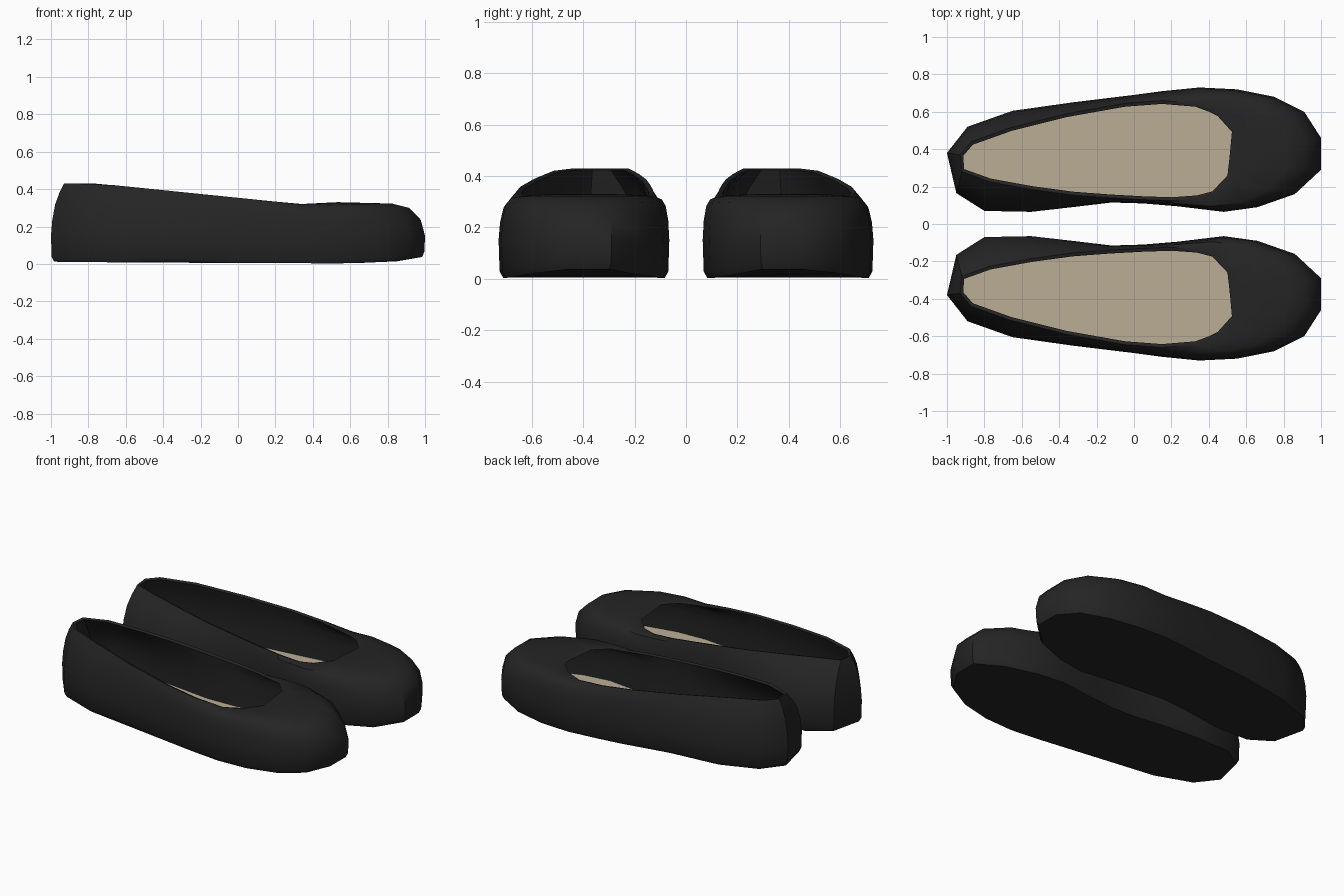
import bpy, bmesh
from mathutils import Vector

if "Cube" in bpy.data.objects:
    bpy.data.objects.remove(bpy.data.objects["Cube"])

# Plan outline of the shoe (widest line), from the heel round the outer side
OUTLINE = [(-1, .38), (-.89, .52), (-.65, .605), (-.33, .65), (0, .69), (.15, .71),
           (.35, .73), (.55, .72), (.75, .68), (.91, .60), (1, .46), (1, .29),
           (.86, .16), (.66, .09), (.48, .065), (.23, .095), (.05, .11), (-.12, .115),
           (-.33, .09), (-.55, .065), (-.8, .07), (-.95, .165)]
# Matching points on the foot opening
OPENING = [(-.93, .37), (-.87, .44), (-.66, .515), (-.36, .59), (-.05, .645), (.15, .66),
           (.33, .645), (.40, .62), (.46, .59), (.54, .50), (.535, .42), (.525, .32),
           (.515, .25), (.43, .16), (.34, .135), (.2, .125), (.05, .13), (-.13, .14),
           (-.33, .155), (-.55, .185), (-.77, .225), (-.92, .28)]
# Curvature of the wall: (inward fraction, height fraction)
TOE = [(0, 0), (.05, .48), (.18, .83), (.38, .96), (1, 1)]
HEEL = [(0, 0), (.1, .3), (.32, .6), (.64, .82), (1, 1)]


def material(name, color):
    m = bpy.data.materials.new(name)
    m.diffuse_color = (*color, 1)
    m.use_nodes = True
    m.node_tree.nodes["Principled BSDF"].inputs["Base Color"].default_value = m.diffuse_color
    return m


def interp(x, pts):
    if x <= pts[0][0]:
        return pts[0][1]
    for (a, za), (b, zb) in zip(pts, pts[1:]):
        if x <= b:
            return za + (zb - za) * (x - a) / (b - a)
    return pts[-1][1]


def inset(loop, d):
    # Clockwise loop moved inward by d
    out = []
    for i, p in enumerate(loop):
        t = Vector(loop[(i + 1) % len(loop)]) - Vector(loop[i - 1])
        n = Vector((t.y, -t.x)).normalized()
        out.append((p[0] + n.x * d, p[1] + n.y * d))
    return out


def rim_z(x):
    return interp(x, [(-.75, .43), (.33, .32), (.53, .33)])


def sole_z(x):
    return interp(x, [(-1, .012), (-.6, .008), (-.2, .02), (-.05, .005),
                      (.6, .003), (.85, .014), (1, .04)])


def wall_ring(outer, rim, k, z0, drop):
    ring = []
    for o, r in zip(outer, rim):
        w = interp(o[0], [(-.1, 0), (.6, 1)])
        t = HEEL[k][0] * (1 - w) + TOE[k][0] * w
        s = HEEL[k][1] * (1 - w) + TOE[k][1] * w
        x, y = o[0] + (r[0] - o[0]) * t, o[1] + (r[1] - o[1]) * t
        ring.append((x, y, z0 + (rim_z(r[0]) - drop - z0) * s))
    return ring


def make(name, rings, mat, side, caps):
    bm = bmesh.new()
    loops = [[bm.verts.new((x, y * side, z)) for x, y, z in r] for r in rings]
    n = len(OUTLINE)
    for a, b in zip(loops, loops[1:]):
        for i in range(n):
            j = (i + 1) % n
            bm.faces.new((a[j], a[i], b[i], b[j]))
    if caps:
        bm.faces.new(loops[0])
    if side < 0:
        bmesh.ops.reverse_faces(bm, faces=bm.faces[:])
    me = bpy.data.meshes.new(name)
    bm.to_mesh(me)
    bm.free()
    me.materials.append(mat)
    ob = bpy.data.objects.new(name, me)
    bpy.context.collection.objects.link(ob)
    bpy.ops.object.select_all(action='DESELECT')
    ob.select_set(True)
    bpy.context.view_layer.objects.active = ob
    bpy.ops.object.shade_smooth_by_angle(angle=0.65)
    return ob


black = material("black_leather", (.018, .018, .018))
beige = material("insole_beige", (.5, .42, .3))

# Sole, outer wall, rolled rim and lining as one continuous loft
lining, lip = inset(OUTLINE, .03), inset(OPENING, .018)
rings = [[(x, y, sole_z(x)) for x, y in inset(OUTLINE, .018)],
         [(x, y, sole_z(x) + .025) for x, y in inset(OUTLINE, .004)]]
rings += [wall_ring(OUTLINE, OPENING, k, .15, 0) for k in range(5)]
rings += [wall_ring(lining, lip, k, .13, .015 if k < 4 else .006) for k in range(4, -1, -1)]
rings.append([(x, y, .05) for x, y in lining])

for side, label in ((1, "left"), (-1, "right")):
    make(label + "_shoe_upper", rings, black, side, True)
    # Insole: flat pad inside the shoe
    pad = [[(x, y, .065) for x, y in lining], [(x, y, .045) for x, y in lining]]
    make(label + "_insole", [pad[1], pad[0]], beige, side, True)
    top = bpy.data.objects[label + "_insole"].data
    bm = bmesh.new()
    bm.from_mesh(top)
    bm.verts.ensure_lookup_table()
    bm.faces.new([v for v in bm.verts if v.co.z > .06][::-side] if side < 0
                 else [v for v in bm.verts if v.co.z > .06][::-1])
    bmesh.ops.recalc_face_normals(bm, faces=bm.faces[:])
    bm.to_mesh(top)
    bm.free()
